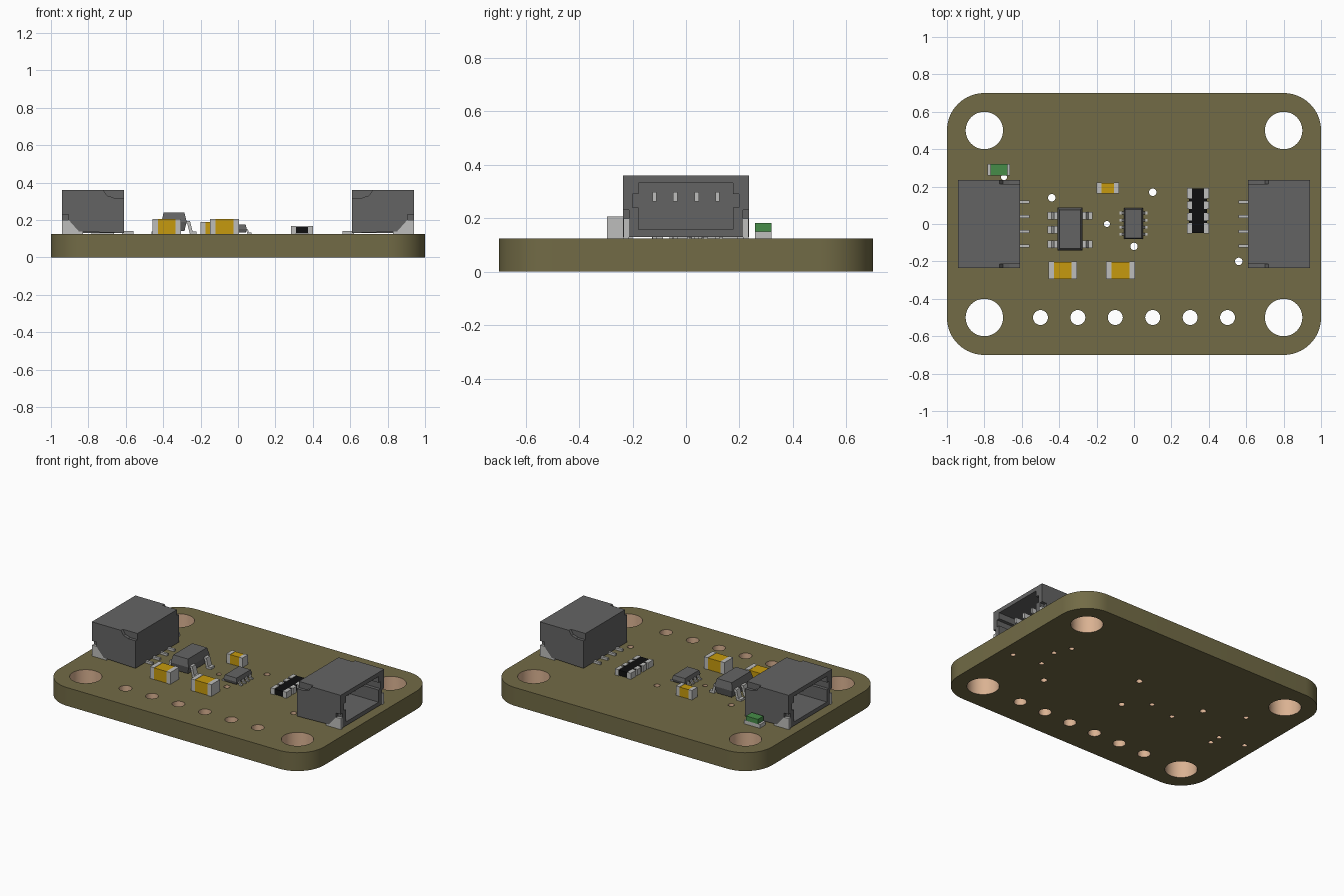
import bpy, bmesh, math
from mathutils import Vector

if "Cube" in bpy.data.objects:
    bpy.data.objects.remove(bpy.data.objects["Cube"])


def material(name, r, g, b):
    m = bpy.data.materials.new(name)
    lin = [c / 12.92 if c < 0.04045 else ((c + 0.055) / 1.055) ** 2.4
           for c in (r / 255, g / 255, b / 255)]
    m.diffuse_color = (*lin, 1)
    m.use_nodes = True
    m.node_tree.nodes["Principled BSDF"].inputs["Base Color"].default_value = m.diffuse_color
    return m


OLIVE = material("olive_board", 114, 107, 70)
PEACH = material("bare_hole_wall", 218, 178, 146)
GREY = material("dark_grey_plastic", 100, 100, 100)
SILVER = material("silver_metal", 190, 190, 188)
GOLD = material("gold_ceramic", 198, 154, 14)
BLACK = material("black_ceramic", 15, 15, 16)
GREEN = material("green_lens", 70, 140, 72)

TOP = 0.125  # upper surface of the board


def finish(name, bm, mat, smooth=False):
    bmesh.ops.recalc_face_normals(bm, faces=bm.faces[:])
    me = bpy.data.meshes.new(name)
    bm.to_mesh(me)
    bm.free()
    me.materials.append(mat)
    ob = bpy.data.objects.new(name, me)
    bpy.context.collection.objects.link(ob)
    if smooth:
        bpy.ops.object.select_all(action='DESELECT')
        bpy.context.view_layer.objects.active = ob
        ob.select_set(True)
        bpy.ops.object.shade_smooth_by_angle(angle=math.radians(30))
    return ob


def prism(name, loops, lo, hi, axis, mat, smooth=False):
    """Extrude an outline (first loop) with holes (other loops) along an axis."""
    put = {'z': lambda u, v, w: (u, v, w),
           'y': lambda u, v, w: (u, w, v),
           'x': lambda u, v, w: (w, u, v)}[axis]
    bm = bmesh.new()
    rings = []
    for level in (lo, hi):
        edges, level_rings = [], []
        for loop in loops:
            vs = [bm.verts.new(put(u, v, level)) for u, v in loop]
            edges += [bm.edges.new((vs[i - 1], vs[i])) for i in range(len(vs))]
            level_rings.append(vs)
        bmesh.ops.triangle_fill(bm, edges=edges, use_beauty=True,
                                normal=Vector(put(0, 0, 1)))
        rings.append(level_rings)
    for a, b in zip(*rings):
        for i in range(len(a)):
            bm.faces.new((a[i - 1], a[i], b[i], b[i - 1]))
    return finish(name, bm, mat, smooth)


def box(name, x0, x1, y0, y1, z0, z1, mat):
    return prism(name, [[(x0, y0), (x1, y0), (x1, y1), (x0, y1)]], z0, z1, 'z', mat)


def circle(cx, cy, r, n):
    return [(cx + r * math.cos(2 * math.pi * i / n),
             cy + r * math.sin(2 * math.pi * i / n)) for i in range(n)]


def chip_body(name, cx, cy, wx, wy, z0, zm, z1, taper, mat):
    """Moulded body, widest at its middle height."""
    bm = bmesh.new()
    rings = []
    for z, t in ((z0, taper), (zm, 0), (z1, taper)):
        a, b = wx / 2 - t, wy / 2 - t
        rings.append([bm.verts.new((cx + sx * a, cy + sy * b, z))
                      for sx, sy in ((-1, -1), (1, -1), (1, 1), (-1, 1))])
    bm.faces.new(rings[0])
    bm.faces.new(rings[2])
    for a, b in zip(rings, rings[1:]):
        for i in range(4):
            bm.faces.new((a[i - 1], a[i], b[i], b[i - 1]))
    return finish(name, bm, mat)


def gull_lead(name, cx, y, side, inner, knee, tip, z, t, w):
    """Bent lead: out of the body, down, then a flat foot."""
    pts = [(inner, z), (knee, z), (knee + t, TOP + t), (tip, TOP + t), (tip, TOP),
           (knee, TOP), (knee - t, z - t), (inner, z - t)]
    prism(name, [[(cx + side * u, v) for u, v in pts]], y - w / 2, y + w / 2, 'y', SILVER)


# Board with rounded corners, mounting holes, header holes and vias
outline = []
for cx, cy, start in ((0.8, 0.5, 0), (-0.8, 0.5, 90), (-0.8, -0.5, 180), (0.8, -0.5, 270)):
    for i in range(17):
        a = math.radians(start + 90 * i / 16)
        outline.append((cx + 0.2 * math.cos(a), cy + 0.2 * math.sin(a)))
holes = [(sx * 0.8, sy * 0.5, 0.1, 48) for sx in (-1, 1) for sy in (-1, 1)]
holes += [(-0.5 + 0.2 * i, -0.5, 0.04, 32) for i in range(6)]
vias = [(-0.44, 0.14), (0.1, 0.17), (0, -0.12), (0.56, -0.2)]
small_vias = [(-0.145, 0), (0.91, -0.08), (0.705, -0.05), (0.73, 0.1), (0.68, 0.21),
              (-0.335, -0.035), (-0.725, -0.125), (-0.725, -0.045), (-0.91, -0.02),
              (-0.695, 0.25)]
holes += [(x, y, 0.02, 20) for x, y in vias] + [(x, y, 0.016, 20) for x, y in small_vias]
board = prism("board", [outline] + [circle(*h) for h in holes], 0, TOP, 'z', OLIVE, True)
board.data.materials.append(PEACH)
for p in board.data.polygons:
    if abs(p.normal.z) < 0.5:
        if any(math.hypot(p.center.x - x, p.center.y - y) < r * 1.05 for x, y, r, n in holes):
            p.material_index = 1

# Two side-entry sockets, mouths facing outwards
PIN_Y = (-0.118, -0.04, 0.04, 0.118)
mouth = [(-0.178, 0.157), (0.175, 0.157), (0.175, 0.24), (0.198, 0.24), (0.198, 0.29),
         (0.175, 0.29), (0.175, 0.332), (-0.178, 0.332), (-0.178, 0.29), (-0.2, 0.29),
         (-0.2, 0.24), (-0.178, 0.24)]
shell = [(-0.214, 0.13), (0.214, 0.13), (0.214, 0.36), (-0.214, 0.36)]
cheek = [(0.61, 0.13), (0.85, 0.138), (0.905, 0.2), (0.905, 0.23), (0.94, 0.23),
         (0.94, 0.36), (0.72, 0.36), (0.70, 0.33), (0.665, 0.32), (0.665, 0.25), (0.61, 0.25)]
tab = [(0.83, TOP), (0.94, TOP), (0.94, 0.2), (0.905, 0.2), (0.85, 0.138), (0.83, 0.138)]
for s, side in ((-1, "left"), (1, "right")):
    prism(f"{side}_socket_shell", [shell, mouth], s * 0.68, s * 0.94, 'x', GREY)
    prism(f"{side}_socket_back", [shell], s * 0.61, s * 0.68, 'x', GREY)
    for e in (-1, 1):
        prism(f"{side}_socket_cheek", [[(s * x, z) for x, z in cheek]],
              e * 0.214, e * 0.235, 'y', GREY)
        prism(f"{side}_socket_anchor", [[(s * x, z) for x, z in tab]],
              e * 0.214, e * 0.233, 'y', SILVER)
        # shallow block filling the rear corner below the top notch
        box(f"{side}_socket_corner", s * 0.61, s * 0.70, e * 0.214, e * 0.235,
            0.25, 0.318, GREY)
    for y in PIN_Y:
        box(f"{side}_socket_contact", s * 0.68, s * 0.86, y - 0.008, y + 0.008,
            0.262, 0.298, SILVER)
        box(f"{side}_socket_solder_pin", s * 0.56, s * 0.62, y - 0.008, y + 0.008,
            TOP, 0.14, SILVER)

# Five-lead regulator
chip_body("regulator_body", -0.342, -0.028, 0.135, 0.23, 0.14, 0.19, 0.24, 0.012, GREY)
for side, ys in ((-1, (0.045, -0.03, -0.107)), (1, (0.045, -0.107))):
    for y in ys:
        gull_lead("regulator_lead", -0.342, y, side, 0.055, 0.085, 0.12, 0.195, 0.014, 0.04)

# Eight-lead sensor chip
chip_body("sensor_body", -0.003, 0.002, 0.1, 0.165, 0.132, 0.152, 0.176, 0.006, GREY)
for side in (-1, 1):
    for i in range(4):
        gull_lead("sensor_lead", -0.003, 0.058 - 0.0375 * i, side,
                  0.04, 0.054, 0.074, 0.152, 0.008, 0.015)


# Capacitors with metal end caps
def capacitor(x0, x1, y0, y1, z1, cap):
    box("capacitor_body", x0 + cap, x1 - cap, y0 + 0.002, y1 - 0.002, TOP, z1 - 0.002, GOLD)
    box("capacitor_end", x0, x0 + cap, y0, y1, TOP, z1, SILVER)
    box("capacitor_end", x1 - cap, x1, y0, y1, TOP, z1, SILVER)


capacitor(-0.458, -0.305, -0.295, -0.2, 0.206, 0.03)
capacitor(-0.15, 0.005, -0.295, -0.2, 0.206, 0.03)
capacitor(-0.2, -0.08, 0.162, 0.222, 0.19, 0.026)

# Resistor array with four terminals on each side
box("resistor_array_body", 0.295, 0.39, -0.049, 0.19, 0.128, 0.164, BLACK)
for y0, y1 in ((-0.051, 0.005), (0.02, 0.06), (0.08, 0.12), (0.136, 0.192)):
    box("resistor_terminal", 0.283, 0.31, y0, y1, TOP, 0.167, SILVER)
    box("resistor_terminal", 0.375, 0.402, y0, y1, TOP, 0.167, SILVER)

# Indicator lamp
box("lamp_base", -0.782, -0.662, 0.258, 0.32, TOP, 0.15, SILVER)
box("lamp_lens", -0.767, -0.677, 0.258, 0.32, 0.15, 0.182, GREEN)
